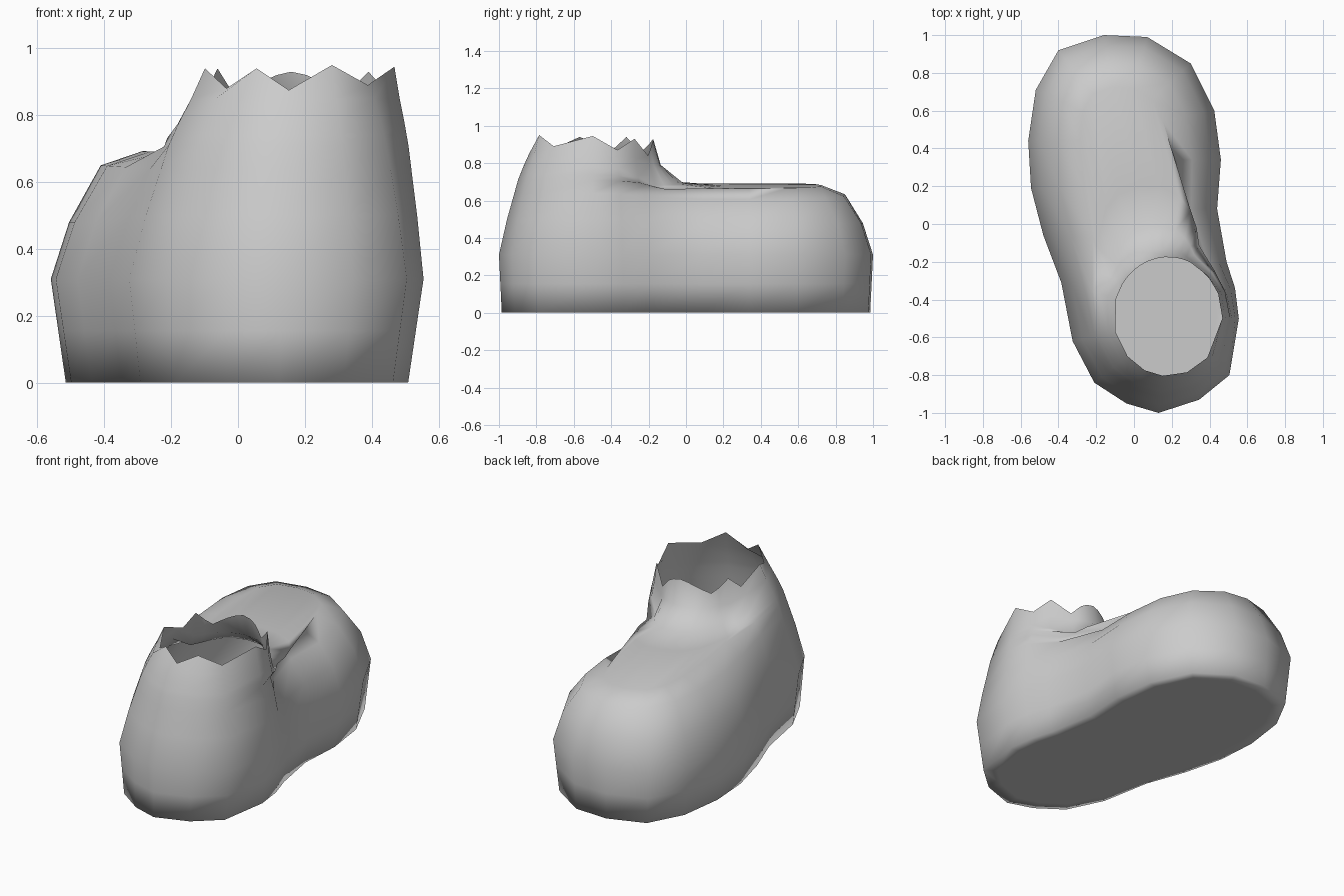
import bpy, bmesh, math
from mathutils import Vector

if "Cube" in bpy.data.objects:
    bpy.data.objects.remove(bpy.data.objects["Cube"])

# widest outline of the boot, counter-clockwise from the toe
OUTLINE = [(0.07, 0.99), (-0.16, 1.0), (-0.40, 0.92), (-0.52, 0.71), (-0.56, 0.44),
           (-0.545, 0.19), (-0.48, -0.06), (-0.385, -0.31), (-0.325, -0.62),
           (-0.21, -0.84), (-0.04, -0.95), (0.13, -1.0), (0.345, -0.93), (0.505, -0.8),
           (0.555, -0.5), (0.535, -0.34), (0.49, -0.2), (0.44, 0.08), (0.46, 0.34),
           (0.425, 0.6), (0.30, 0.85)]
# heights of the torn rim, one per column
RIM_Z = [.93, .92, .90, .88, .86, .89, .94, .87, .94, .88, .94, .875, .95, .89, .945,
         .87, .93, .84, .87, .90, .92]
# rings: foot inset, foot height, shaft blend, shaft height
RINGS = [(0.89, 0.48, 0.22, 0.50), (0.70, 0.625, 0.42, 0.64), (0.45, 0.675, 0.52, 0.71)]
# collar rings: foot blend, foot height, shaft blend, shaft height
COLLAR = [(0.32, 0.68, 0.58, 0.74), (0.14, 0.70, 0.66, 0.78), (0.035, 0.79, 0.82, 0.85)]


def spine(p):
    y = max(-0.45, min(0.5, p.y))
    return Vector((-0.01 - 0.12 * y, y))


def rim_point(p):
    a = math.atan2(p.y + 0.49, p.x - 0.18)
    return Vector((0.18 + 0.288 * math.cos(a), -0.49 + 0.315 * math.sin(a)))


def foot_weight(p):
    t = max(0.0, min(1.0, (p.y + 0.42) / 0.42))
    return t * t * (3 - 2 * t)


def column(p, rim_z):
    """Points from the sole up to the rim."""
    w, s, r = foot_weight(p), spine(p), rim_point(p)
    base = s + (p - s) * 0.91
    base.y = p.y * 0.985
    pts = [base.to_3d(), (*((base + p) / 2), 0.155), (*p, 0.31)]
    for f, zf, t, zs in RINGS:
        q = (s + (p - s) * f).lerp(p.lerp(r, t), 1 - w)
        tilt = -0.06 * q.x if zf > 0.6 else 0
        pts.append((*q, w * (zf + tilt) + (1 - w) * zs))
    for a, zf, t, zs in COLLAR:
        q = r.lerp(p, a).lerp(p.lerp(r, t), 1 - w)
        tilt = -0.06 * q.x if zf < 0.75 else 0
        pts.append((*q, w * (zf + tilt) + (1 - w) * zs))
    pts.append((*r, rim_z))
    return pts


bm = bmesh.new()
cols = []
for (x, y), z in zip(OUTLINE, RIM_Z):
    cols.append([bm.verts.new(v) for v in column(Vector((x, y)), z)])

# walls
n = len(cols)
for i in range(n):
    a, b = cols[i], cols[(i + 1) % n]
    for k in range(len(a) - 1):
        bm.faces.new((a[k], b[k], b[k + 1], a[k + 1]))

# flat sole with a narrow border
inner = []
for c in cols:
    p = c[0].co.xy
    s = spine(p)
    inner.append(bm.verts.new((*(s + (p - s) * 0.85), 0)))
for i in range(n):
    j = (i + 1) % n
    bm.faces.new((cols[j][0], cols[i][0], inner[i], inner[j]))
bm.faces.new(inner[::-1])
for f in bm.faces:
    f.smooth = True

mesh = bpy.data.meshes.new("boot_shell")
bm.to_mesh(mesh)
bm.free()
boot = bpy.data.objects.new("boot_shell", mesh)
bpy.context.collection.objects.link(boot)

grey = bpy.data.materials.new("plain grey")
grey.diffuse_color = (0.6, 0.6, 0.6, 1)
grey.use_nodes = True
grey.node_tree.nodes["Principled BSDF"].inputs["Base Color"].default_value = grey.diffuse_color
mesh.materials.append(grey)
